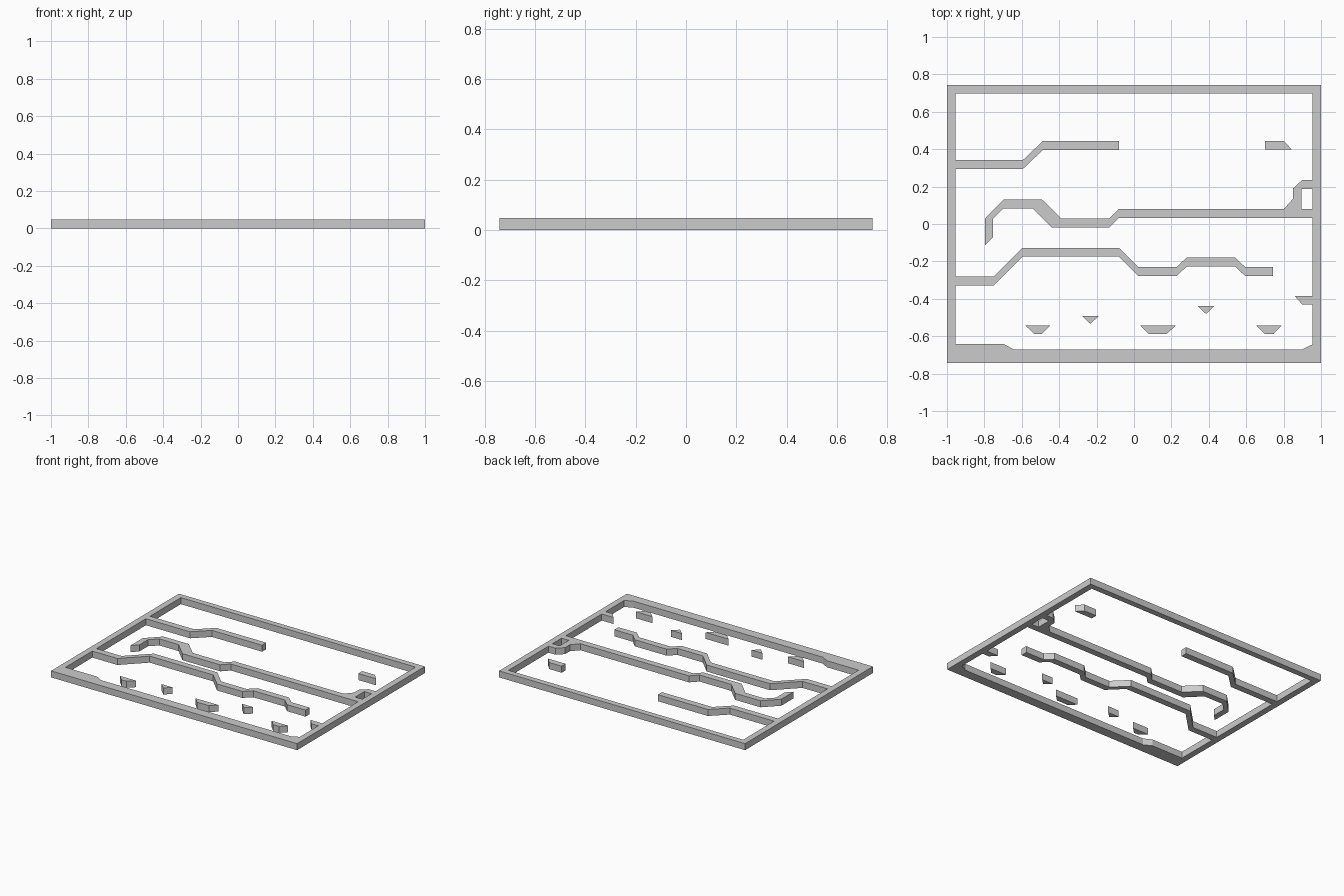
import bpy, bmesh

if "Cube" in bpy.data.objects:
    bpy.data.objects.remove(bpy.data.objects["Cube"])

H = 0.048   # plate height
T = 0.048   # wall width


def plate(name, loops):
    """Flat plate standing on z=0 from closed outlines; nested outlines are holes."""
    cu = bpy.data.curves.new(name + "_outline", 'CURVE')
    cu.dimensions = '2D'
    cu.fill_mode = 'BOTH'
    cu.extrude = H / 2
    for pts in loops:
        sp = cu.splines.new('POLY')
        sp.points.add(len(pts) - 1)
        for p, (x, y) in zip(sp.points, pts):
            p.co = (x, y, 0, 1)
        sp.use_cyclic_u = True
    tmp = bpy.data.objects.new(name + "_outline", cu)
    bpy.context.collection.objects.link(tmp)
    dg = bpy.context.evaluated_depsgraph_get()
    me = bpy.data.meshes.new_from_object(tmp.evaluated_get(dg))
    bpy.data.objects.remove(tmp)
    bm = bmesh.new()
    bm.from_mesh(me)
    bmesh.ops.remove_doubles(bm, verts=bm.verts, dist=1e-5)
    bmesh.ops.translate(bm, verts=bm.verts, vec=(0, 0, H / 2))
    bmesh.ops.recalc_face_normals(bm, faces=bm.faces)
    for f in bm.faces:
        f.smooth = False
    bm.to_mesh(me)
    bm.free()
    me.name = name
    ob = bpy.data.objects.new(name, me)
    bpy.context.collection.objects.link(ob)
    return ob


def ledge(top):
    """Outline of a ledge: its top edge out, then the same edge back one width lower."""
    return top + [(x, y - T) for x, y in reversed(top)]


# Ledges joined to the left side
upper_ledge = ledge([(-.954, .341), (-.595, .341), (-.488, .443), (-.081, .443)])
lower_ledge = ledge([(-.954, -.281), (-.75, -.281), (-.595, -.127), (-.079, -.127),
                     (.023, -.229), (.229, -.229), (.283, -.178), (.54, -.178),
                     (.593, -.229), (.743, -.229)])

# Raised floor and small stub on the right side
floor = [(-.954, -.641), (-.697, -.641), (-.643, -.671), (.898, -.671), (.954, -.644)]
right_stub = [(.954, -.43), (.899, -.43), (.858, -.384), (.954, -.384)]

# Middle ledge joined to the right side: bottom edge, then top edge
middle_ledge = [(.954, .033), (-.081, .033), (-.132, -.018), (-.44, -.018), (-.542, .084),
                (-.697, .084), (-.753, .03), (-.753, -.071),
                (-.796, -.114), (-.796, .03), (-.697, .13), (-.491, .13), (-.389, .03),
                (-.132, .03), (-.081, .081), (.802, .081), (.85, .135), (.85, .19),
                (.898, .234), (.954, .234)]

# Frame with all attached ledges as one solid
outer = [(-1, -.742), (1, -.742), (1, .742), (-1, .742)]
void = ([(-.954, .699)] + upper_ledge + lower_ledge + floor + right_stub
        + middle_ledge + [(.954, .699)])
pocket = [(.896, .081), (.954, .081), (.954, .188), (.896, .188)]
plate("frame_with_ledges", [outer, void, pocket])

# Free-standing upper stub
plate("upper_stub", [[(.70, .443), (.802, .443), (.845, .397), (.70, .397)]])

# Tapered floating platforms: top left/right, bottom left/right
for i, (a, b, c, d) in enumerate([(-.579, -.448, -.534, -.494),
                                  (.036, .221, .079, .176),
                                  (.655, .789, .698, .746)]):
    plate(f"wide_platform_{i + 1}", [[(a, -.544), (c, -.588), (d, -.588), (b, -.544)]])

# Triangular floating platforms: centre x, top y
for i, (x, y) in enumerate([(-.233, -.491), (.385, -.438)]):
    plate(f"small_platform_{i + 1}", [[(x - .045, y), (x, y - .043), (x + .045, y)]])
